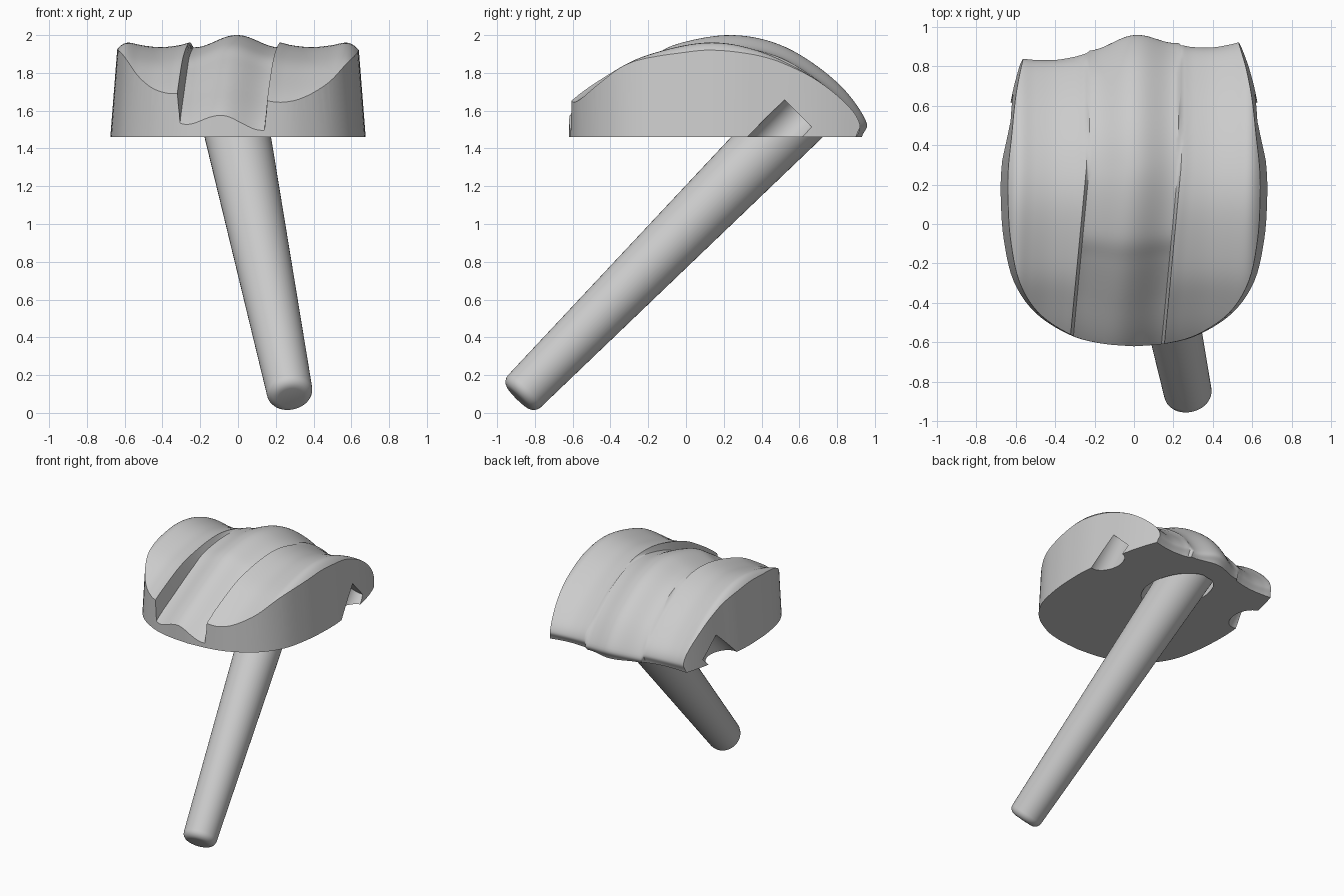
import bpy, bmesh, math
from mathutils import Vector, Matrix

if "Cube" in bpy.data.objects:
    bpy.data.objects.remove(bpy.data.objects["Cube"], do_unlink=True)

BASE = 1.46


def finish(name, bm):
    bmesh.ops.recalc_face_normals(bm, faces=bm.faces[:])
    mesh = bpy.data.meshes.new(name)
    bm.to_mesh(mesh)
    bm.free()
    ob = bpy.data.objects.new(name, mesh)
    bpy.context.collection.objects.link(ob)
    return ob


def select(ob):
    bpy.ops.object.select_all(action='DESELECT')
    ob.select_set(True)
    bpy.context.view_layer.objects.active = ob


def smooth(points, steps):
    """Catmull-Rom curve through the points."""
    pts = [Vector(p) for p in points]
    out = []
    for i in range(len(pts) - 1):
        a, b, c, d = (pts[max(i - 1, 0)], pts[i], pts[i + 1],
                      pts[min(i + 2, len(pts) - 1)])
        for k in range(steps):
            t = k / steps
            out.append(0.5 * (2 * b + (c - a) * t + (2 * a - 5 * b + 4 * c - d) * t * t
                              + (3 * b - a - 3 * c + d) * t ** 3))
    return out + [pts[-1]]


def rod(name, start, end, r1, r2, round_tip=0.0):
    axis = end - start
    bm = bmesh.new()
    bmesh.ops.create_cone(bm, cap_ends=True, segments=48, radius1=r1, radius2=r2,
                          depth=axis.length)
    if round_tip:
        rim = [e for e in bm.edges if all(v.co.z < 0 for v in e.verts)]
        bmesh.ops.bevel(bm, geom=rim, offset=round_tip, segments=5, profile=0.5,
                        affect='EDGES')
    turn = axis.to_track_quat('Z', 'Y').to_matrix().to_4x4()
    bm.transform(Matrix.Translation((start + end) / 2) @ turn)
    return finish(name, bm)


def boolean(ob, cutter, operation):
    mod = ob.modifiers.new(operation, 'BOOLEAN')
    mod.operation, mod.object, mod.solver = operation, cutter, 'EXACT'
    select(ob)
    bpy.ops.object.modifier_apply(modifier=mod.name)
    bpy.data.objects.remove(cutter, do_unlink=True)


# Arched cap: side arc and centre-lobe arc in (y, z), swept across the width
side_arc = smooth([(-.85, 1.35), (-.62, 1.62), (-.4, 1.78), (-.2, 1.88), (.1, 1.945),
                   (.35, 1.91), (.6, 1.79), (.8, 1.63), (.87, 1.53), (.85, 1.46),
                   (.8, 1.3)], 7)
lobe_arc = smooth([(-.85, 1.33), (-.62, 1.57), (-.4, 1.735), (-.2, 1.87), (-.04, 1.955),
                   (.25, 2.0), (.53, 1.935), (.8, 1.75), (.95, 1.55), (.93, 1.46),
                   (.88, 1.3)], 7)
ripple = smooth([(.2, .015), (.24, .015), (.3, 0), (.4, -.01), (.5, 0), (.57, .014),
                 (.61, .004), (.65, -.035), (.72, -.12)], 8)
HUB = Vector((.15, 1.15))
GROOVE = .225


def lift(s):
    """Outward swell of the cap at a distance s from its middle line."""
    if s < GROOVE:
        return -.0325 * (1 - math.cos(math.pi * s / GROOVE))
    for p, q in zip(ripple, ripple[1:]):
        if p.x <= s <= q.x:
            return p.y + (q.y - p.y) * (s - p.x) / (q.x - p.x)
    return ripple[-1].y


bm = bmesh.new()
columns = []
for i in range(97):
    s = -.72 + .015 * i
    column = []
    for p in (lobe_arc if abs(s) < GROOVE else side_arc):
        y, z = p + (p - HUB).normalized() * lift(abs(s))
        # Grooves drift sideways toward the front; one back corner sits further in
        drift = -.085 * min(max((.3 - y) / .9, 0), 1)
        fade = min(max((.7 - abs(s)) / .45, 0), 1)
        y += .08 * s * max(y, 0) ** 2 / .75
        column.append(bm.verts.new((s + drift * fade, y, z)))
    columns.append(column)
for a, b in zip(columns, columns[1:]):
    n = len(a)
    for j in range(n):
        k = (j + 1) % n
        bm.faces.new((a[j], a[k], b[k], b[j]))
bm.faces.new(columns[0])
bm.faces.new(columns[-1][::-1])
cap = finish("cap", bm)

# Plan outline with tapered walls trims the cap
half = smooth([(0, -.62), (.17, -.605), (.33, -.56), (.5, -.45), (.61, -.29), (.66, -.08),
               (.675, .12), (.672, .28), (.65, .45), (.625, .62), (.595, .75),
               (.555, .87), (.46, 1.1)], 5)
outline = [(p.x, p.y) for p in half] + [(-p.x, p.y) for p in reversed(half[1:])]
bm = bmesh.new()
low = [bm.verts.new((x, y, BASE)) for x, y in outline]
high = [bm.verts.new((x * .92, y, 2.15)) for x, y in outline]
bm.faces.new(low)
bm.faces.new(high)
for i in range(len(low)):
    k = (i + 1) % len(low)
    bm.faces.new((low[i], low[k], high[k], high[i]))
boolean(cap, finish("outline_trim", bm), 'INTERSECT')

# Slanted notches in both side walls
for x in (-.645, .645):
    notch = rod("side_notch", Vector((x, .095, 1.085)), Vector((x, .595, 1.585)), .105, .105)
    boolean(cap, notch, 'DIFFERENCE')

# Slanted stem and its slightly wider socket
tip = Vector((.28, -.89, .08))
mouth = Vector((0, .475, BASE))
end = tip.lerp(mouth, 1.1)
boolean(cap, rod("socket", tip.lerp(mouth, .8), end, .2, .2), 'DIFFERENCE')
stem = rod("stem", tip, end, .12, .178, .05)

for ob in (cap, stem):
    select(ob)
    bpy.ops.object.shade_smooth_by_angle(angle=math.radians(35))
